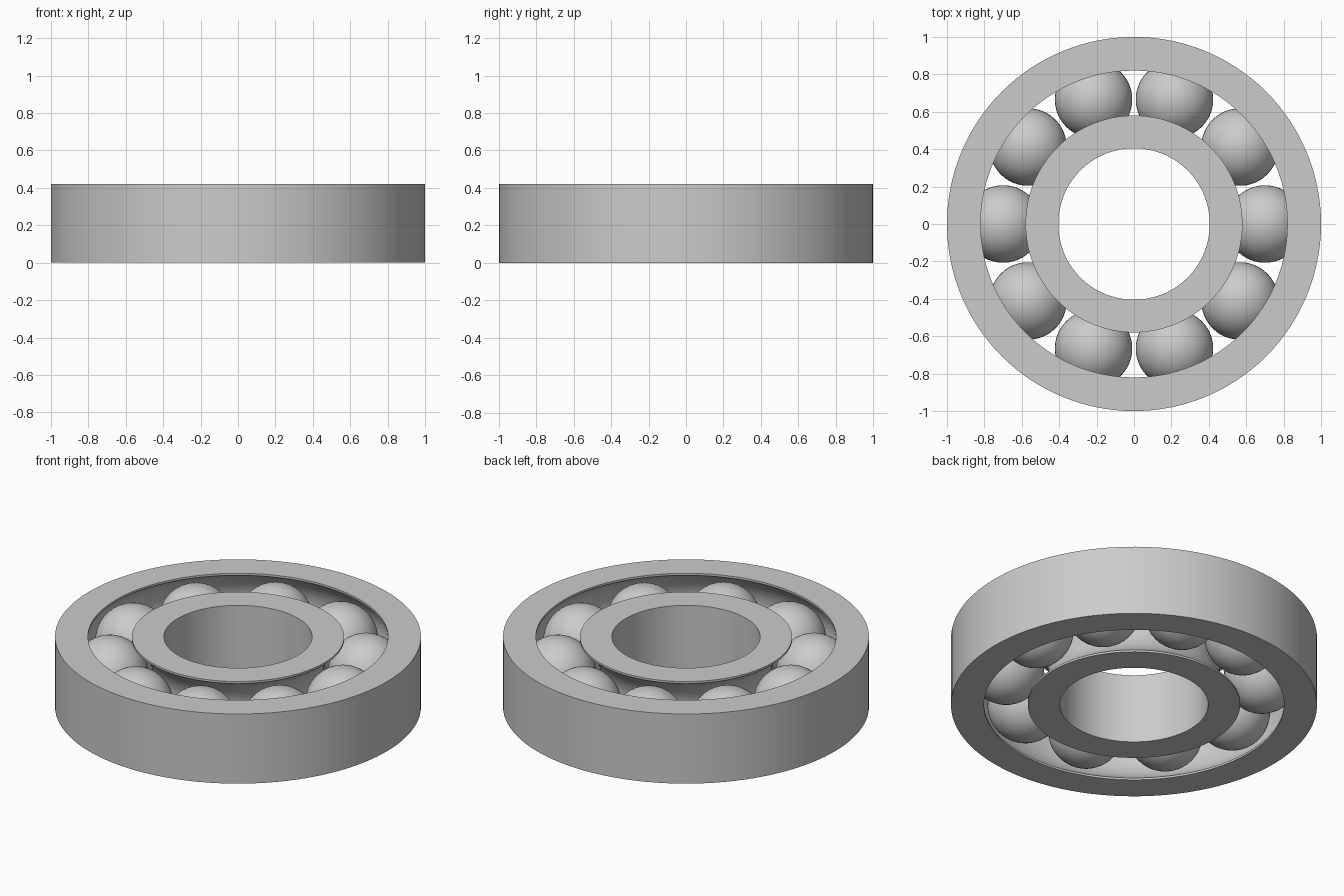
import bpy
import bmesh
from math import sin, cos, pi, sqrt, atan2, radians
from mathutils import Matrix

cube = bpy.data.objects.get("Cube")
if cube:
    bpy.data.objects.remove(cube)

HEIGHT = 0.42
MID = HEIGHT / 2
PITCH = 0.70        # radius of the circle of balls
BALL = 0.207
BALLS = 10
GAP = 0.12          # pitch circle to each race lip
LIP = 0.012         # height of the flat band beside the groove
SEGMENTS = 128

steel = bpy.data.materials.new("steel grey")
steel.use_nodes = True
colour = (0.6, 0.6, 0.6, 1)
steel.diffuse_color = colour
steel.node_tree.nodes["Principled BSDF"].inputs["Base Color"].default_value = colour


def finish(bm, name, angle):
    bmesh.ops.recalc_face_normals(bm, faces=bm.faces)
    mesh = bpy.data.meshes.new(name)
    bm.to_mesh(mesh)
    bm.free()
    mesh.materials.append(steel)
    obj = bpy.data.objects.new(name, mesh)
    bpy.context.collection.objects.link(obj)
    bpy.ops.object.select_all(action='DESELECT')
    obj.select_set(True)
    bpy.context.view_layer.objects.active = obj
    bpy.ops.object.shade_smooth_by_angle(angle=radians(angle))
    return obj


def race(name, wall, side):
    """Ring with a round ball groove; side is +1 for outer, -1 for inner."""
    half = MID - LIP
    groove = sqrt(half ** 2 + GAP ** 2)
    limit = atan2(half, GAP)
    steps = 20
    lip = PITCH + side * GAP
    profile = [(wall, 0), (lip, 0)]
    for i in range(steps + 1):
        a = limit * (2 * i / steps - 1)
        profile.append((PITCH + side * groove * cos(a), MID + groove * sin(a)))
    profile += [(lip, HEIGHT), (wall, HEIGHT)]

    # Revolve the closed profile around z
    bm = bmesh.new()
    rings = []
    for s in range(SEGMENTS):
        t = 2 * pi * s / SEGMENTS
        rings.append([bm.verts.new((r * cos(t), r * sin(t), z)) for r, z in profile])
    for s in range(SEGMENTS):
        a, b = rings[s], rings[(s + 1) % SEGMENTS]
        for i in range(len(profile)):
            j = (i + 1) % len(profile)
            bm.faces.new((a[i], b[i], b[j], a[j]))
    return finish(bm, name, 30)


race("outer_ring", 1.0, 1)
race("inner_ring", 0.405, -1)

# Balls spaced evenly between the rings
for n in range(BALLS):
    t = 2 * pi * n / BALLS
    bm = bmesh.new()
    place = Matrix.Translation((PITCH * cos(t), PITCH * sin(t), MID))
    bmesh.ops.create_uvsphere(bm, u_segments=48, v_segments=24, radius=BALL, matrix=place)
    finish(bm, f"ball_{n + 1}", 60)
